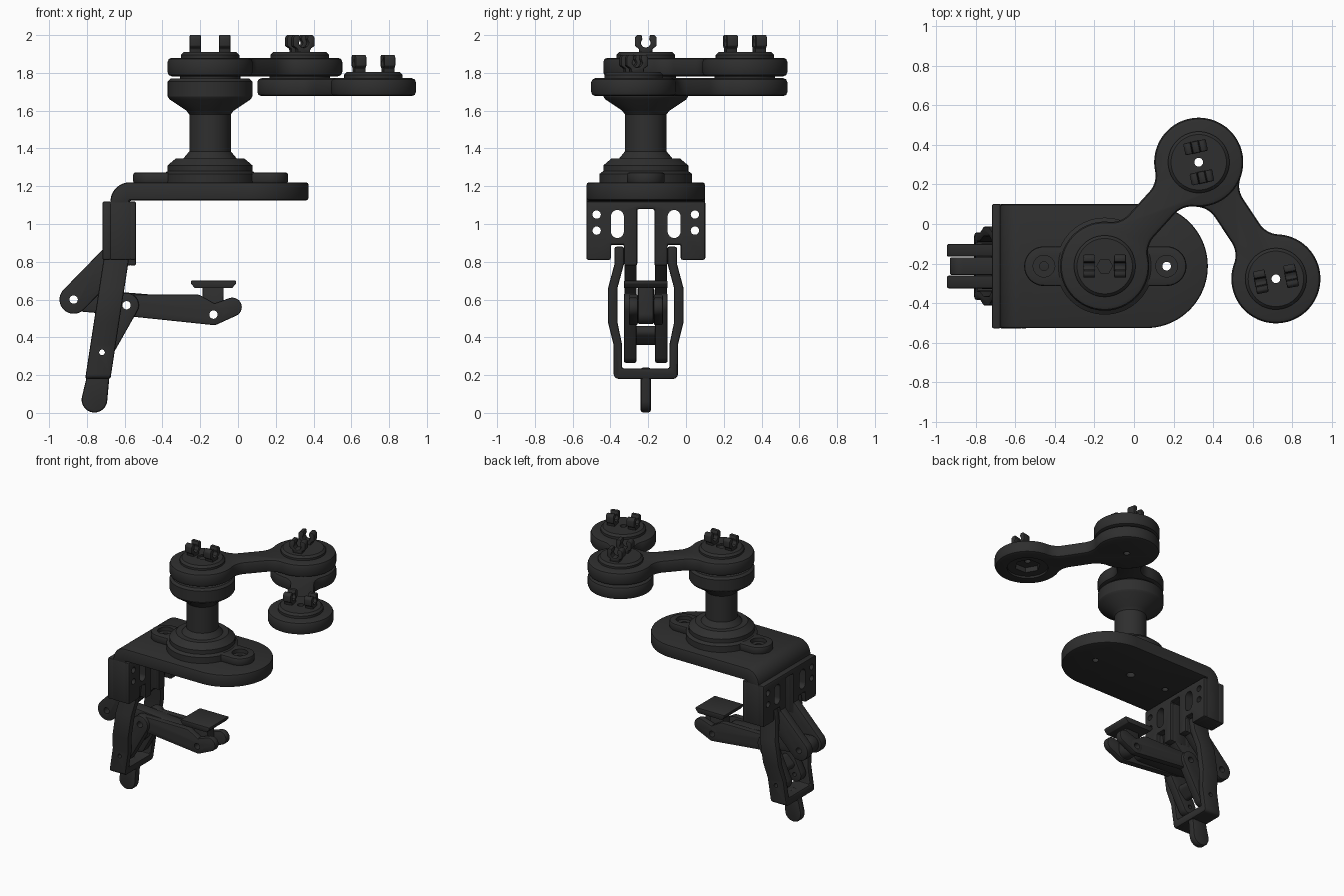
import bpy, bmesh
from math import sin, cos, pi, atan2, sqrt, radians
from mathutils import Matrix, Vector
from mathutils.geometry import convex_hull_2d

if "Cube" in bpy.data.objects:
    bpy.data.objects.remove(bpy.data.objects["Cube"])

YC = -0.213                                    # symmetry plane of the clamp
P0, P1, P2 = (-0.148, YC), (0.327, 0.312), (0.717, -0.277)   # arm pivots
dark = bpy.data.materials.new("dark_plastic")
dark.diffuse_color = (0.028, 0.028, 0.028, 1)
dark.use_nodes = True
dark.node_tree.nodes["Principled BSDF"].inputs["Base Color"].default_value = dark.diffuse_color


def apply_mod(ob, kind, **props):
    m = ob.modifiers.new(kind, kind)
    for k, v in props.items():
        setattr(m, k, v)
    bpy.context.view_layer.objects.active = ob
    bpy.ops.object.modifier_apply(modifier=m.name)


def finish(name, bm):
    bmesh.ops.recalc_face_normals(bm, faces=bm.faces[:])
    me = bpy.data.meshes.new(name)
    bm.to_mesh(me)
    bm.free()
    me.materials.append(dark)
    ob = bpy.data.objects.new(name, me)
    bpy.context.collection.objects.link(ob)
    return ob


def bevel(ob, w, seg=2):
    apply_mod(ob, 'BEVEL', width=w, segments=seg, limit_method='ANGLE', angle_limit=radians(40))


def prism(name, pts, axis, lo, hi, bev=0.0):
    """Extrude a 2D outline along an axis."""
    put = {'x': lambda a, b: (lo, a, b), 'y': lambda a, b: (a, lo, b), 'z': lambda a, b: (a, b, lo)}[axis]
    bm = bmesh.new()
    f = bm.faces.new([bm.verts.new(put(a, b)) for a, b in pts])
    r = bmesh.ops.extrude_face_region(bm, geom=[f])
    step = Vector([(hi - lo) * (axis == c) for c in 'xyz'])
    bmesh.ops.translate(bm, vec=step, verts=[v for v in r['geom'] if isinstance(v, bmesh.types.BMVert)])
    ob = finish(name, bm)
    if bev:
        bevel(ob, bev)
    return ob


def hull(*circles, n=48):
    """Rounded outline wrapped around circles (a, b, radius)."""
    p = [(a + r * cos(2 * pi * i / n), b + r * sin(2 * pi * i / n)) for a, b, r in circles for i in range(n)]
    return [p[i] for i in convex_hull_2d(p)]


def lathe(name, profile, c, steps=64):
    bm = bmesh.new()
    vs = [bm.verts.new((c[0] + r, c[1], z)) for r, z in profile]
    es = [bm.edges.new(e) for e in zip(vs, vs[1:])]
    bmesh.ops.spin(bm, geom=vs + es, cent=(*c, 0), axis=(0, 0, 1), angle=2 * pi, steps=steps)
    bmesh.ops.remove_doubles(bm, verts=bm.verts[:], dist=1e-4)
    return finish(name, bm)


def cut(obs, cutter, op='DIFFERENCE'):
    for ob in obs:
        apply_mod(ob, 'BOOLEAN', object=cutter, operation=op, solver='EXACT')
    bpy.data.objects.remove(cutter)


def drill(obs, axis, a, b, r, lo, hi, n=24):
    cut(obs, prism("cutter", hull((a, b, r), n=n), axis, lo, hi))


def sym(half):
    """Mirror a half outline (offset, z) about the clamp plane."""
    return [(YC + o, z) for o, z in half] + [(YC - o, z) for o, z in reversed(half) if o > 1e-6]


def pair(name, pts, lo, hi, bev=0.008):
    return [prism(f"{name}_{n}", pts, 'y', YC + a, YC + b, bev)
            for n, a, b in (("back", lo, hi), ("front", -hi, -lo))]


# Base plate: bent-edge profile trimmed to a rounded end
prof = [(-0.675, 1.08)] + [(-0.575 - 0.1 * cos(i * pi / 24), 1.12 + 0.1 * sin(i * pi / 24)) for i in range(13)]
prof += [(0.5, 1.22), (0.5, 1.125), (-0.575, 1.125), (-0.575, 1.08)]
plate = prism("base_plate", prof, 'y', -0.6, 0.2)
end = [(0.06 + 0.313 * cos(a * pi / 40), YC + 0.313 * sin(a * pi / 40)) for a in range(-20, 21)]
cut([plate], prism("trim", [(-0.8, YC - 0.313)] + end + [(-0.8, YC + 0.313)], 'z', 1, 1.3), 'INTERSECT')
bevel(plate, 0.012)

# Mounting foot with screw ears, and the turned pedestal
foot = prism("mounting_foot", hull((-0.455, YC, 0.1), (0.165, YC, 0.1)), 'z', 1.215, 1.273, 0.012)
for x in (-0.455, 0.165):
    drill([foot], 'z', x, YC, 0.055, 1.245, 1.4)
    drill([foot, plate], 'z', x, YC, 0.022, 1.0, 1.4)
drill([plate], 'z', *P0, 0.03, 1.0, 1.18)
lathe("pedestal", [(0, 1.21), (0.245, 1.21), (0.245, 1.265), (0.225, 1.28), (0.225, 1.31), (0.18, 1.348),
                   (0.14, 1.348), (0.11, 1.385), (0.11, 1.58), (0.125, 1.60), (0.215, 1.66), (0.224, 1.675),
                   (0.224, 1.755), (0.208, 1.77), (0, 1.77)], P0)


# Swing arms
def dogbone(a, b, r=0.225, w=0.085, f=0.12):
    a, b = Vector(a), Vector(b)
    L, d = (b - a).length, sqrt((r + f) ** 2 - (w + f) ** 2)
    t = atan2(w + f, d)
    q = [(r * cos(u), r * sin(u)) for u in [pi + (t - pi) * i / 32 for i in range(33)]]
    q += [(d + f * cos(u), w + f + f * sin(u)) for u in [t - pi + (pi / 2 - t) * i / 10 for i in range(1, 11)]]
    top = q + [(L - x, y) for x, y in reversed(q)]
    pts = top + [(x, -y) for x, y in reversed(top[1:-1])]
    u = (b - a).normalized()
    return [(a.x + u.x * x - u.y * y, a.y + u.y * x + u.x * y) for x, y in pts]


upper = prism("upper_arm", dogbone(P0, P1), 'z', 1.782, 1.88, 0.022)
lower = prism("lower_arm", dogbone(P1, P2), 'z', 1.677, 1.772, 0.022)
lathe("pedestal_washer", [(0, 1.76), (0.16, 1.76), (0.16, 1.79), (0, 1.79)], P0)
washer = lathe("elbow_washer", [(0, 1.76), (0.16, 1.76), (0.16, 1.79), (0, 1.79)], P1)

# Caps with snap clips on each pivot
half = [(0.035, 0), (0.035, 0.02), (0.058, 0.035), (0.058, 0.08), (0.046, 0.094), (0.022, 0.094),
        (0.018, 0.072), (0.028, 0.05), (0.016, 0.032), (0, 0.026)]
clip_pts = half + [(-y, z) for y, z in reversed(half[:-1])]
caps = []
for label, c, z, ang in (("pedestal", P0, 1.87, 0), ("elbow", P1, 1.87, 102), ("end", P2, 1.765, 11)):
    caps.append(lathe(label + "_cap", [(0, z), (0.155, z), (0.155, z + 0.025), (0.14, z + 0.04), (0, z + 0.04)], c))
    for side in (-1, 1):
        clip = prism(f"{label}_clip_{'a' if side < 0 else 'b'}", clip_pts, 'x', side * 0.078 - 0.03,
                     side * 0.078 + 0.03, 0.006)
        clip.data.transform(Matrix.Translation((*c, z + 0.037)) @ Matrix.Rotation(radians(ang), 4, 'Z'))
drill([caps[0]], 'z', *P0, 0.04, 1.895, 2.0, 6)
drill([upper, lower, washer, caps[1]], 'z', *P1, 0.022, 1.6, 2.0)
drill([lower], 'z', *P2, 0.14, 1.6, 1.692, 40)
drill([lower], 'z', *P2, 0.09, 1.6, 1.73, 6)
drill([lower, caps[2]], 'z', *P2, 0.022, 1.6, 2.0)

# Clamp bracket: layered plates with slots and rivet holes
outline = sym([(0, 1.12), (0.315, 1.12), (0.315, 0.81), (0.185, 0.81), (0.185, 0.89), (0.115, 0.89),
               (0.115, 0.78), (0.045, 0.78), (0.045, 1.08), (0, 1.08)])
bracket = [prism(n, outline, 'x', lo, hi, 0.01) for n, lo, hi in (
    ("bracket_outer", -0.718, -0.672), ("bracket_core", -0.68, -0.565), ("bracket_inner", -0.575, -0.54))]
for s in (-1, 1):
    y = YC + s * 0.15
    cut(bracket, prism("slot", hull((y, 1.04, 0.034), (y, 0.96, 0.034)), 'x', -0.8, -0.4))
    for z in (1.05, 0.965):
        drill(bracket, 'x', YC + s * 0.26, z, 0.022, -0.8, -0.4)

# Fixed pivot cheeks
cheeks = pair("pivot_cheek", hull((-0.87, 0.60, 0.075), (-0.68, 0.845, 0.04), (-0.61, 0.80, 0.03)), 0.048, 0.112)

# Forked handle: bowed arms, sheared to its lean, with a grip tongue
handle = prism("handle_fork", sym([(0, 0.18), (0.155, 0.18), (0.17, 0.195), (0.17, 0.36), (0.2, 0.48), (0.2, 0.66),
               (0.165, 0.79), (0.165, 0.88), (0.115, 0.88), (0.115, 0.79), (0.15, 0.66), (0.15, 0.48),
               (0.125, 0.36), (0.125, 0.235), (0, 0.235)]), 'x', -0.067, 0.067, 0.01)
for v in handle.data.vertices:
    v.co.x += -0.77 + 0.154 * v.co.z
prism("handle_grip", hull((-0.76, 0.07, 0.068), (-0.742, 0.18, 0.06)), 'y', YC - 0.027, YC + 0.027, 0.012)

# Toggle links between handle and clamp arm
links = pair("toggle_link", hull((-0.59, 0.57, 0.065), (-0.72, 0.32, 0.055)), 0.05, 0.115)
prism("toggle_web", hull((-0.65, 0.43, 0.03), (-0.69, 0.39, 0.03)), 'y', YC - 0.06, YC + 0.06)

# Clamp arm: rear bar, side plates and hooked fork tip
bar = prism("clamp_arm_bar", hull((-0.87, 0.60, 0.06), (-0.59, 0.57, 0.055), (-0.26, 0.555, 0.055)), 'y',
            YC - 0.045, YC + 0.045, 0.008)
sides = pair("clamp_arm_side", hull((-0.59, 0.57, 0.057), (-0.22, 0.58, 0.047), (-0.13, 0.52, 0.055)), 0.042, 0.09)
tips = pair("clamp_arm_tip", hull((-0.13, 0.52, 0.055), (-0.03, 0.56, 0.05)), 0.042, 0.09)

# Pressure pad on its stem
stem = prism("pad_stem", hull((-0.132, 0.525, 0.055), (-0.18, 0.66, 0.008), (-0.084, 0.66, 0.008)), 'y',
             YC - 0.04, YC + 0.04, 0.006)
prism("pressure_pad", [(-0.25, 0.70), (-0.25, 0.685), (-0.228, 0.66), (-0.032, 0.66), (-0.01, 0.685), (-0.01, 0.70)],
      'y', YC - 0.115, YC + 0.115, 0.004)

# Hollow pivot pins
drill(cheeks + [bar], 'y', -0.87, 0.60, 0.022, -0.6, 0.2)
drill(links + sides + [bar], 'y', -0.59, 0.57, 0.022, -0.6, 0.2)
drill(links + [handle], 'y', -0.72, 0.32, 0.015, -0.6, 0.2)
drill(sides + tips + [stem], 'y', -0.13, 0.52, 0.022, -0.6, 0.2)

bpy.ops.object.select_all(action='SELECT')
bpy.ops.object.shade_smooth_by_angle(angle=radians(30))
